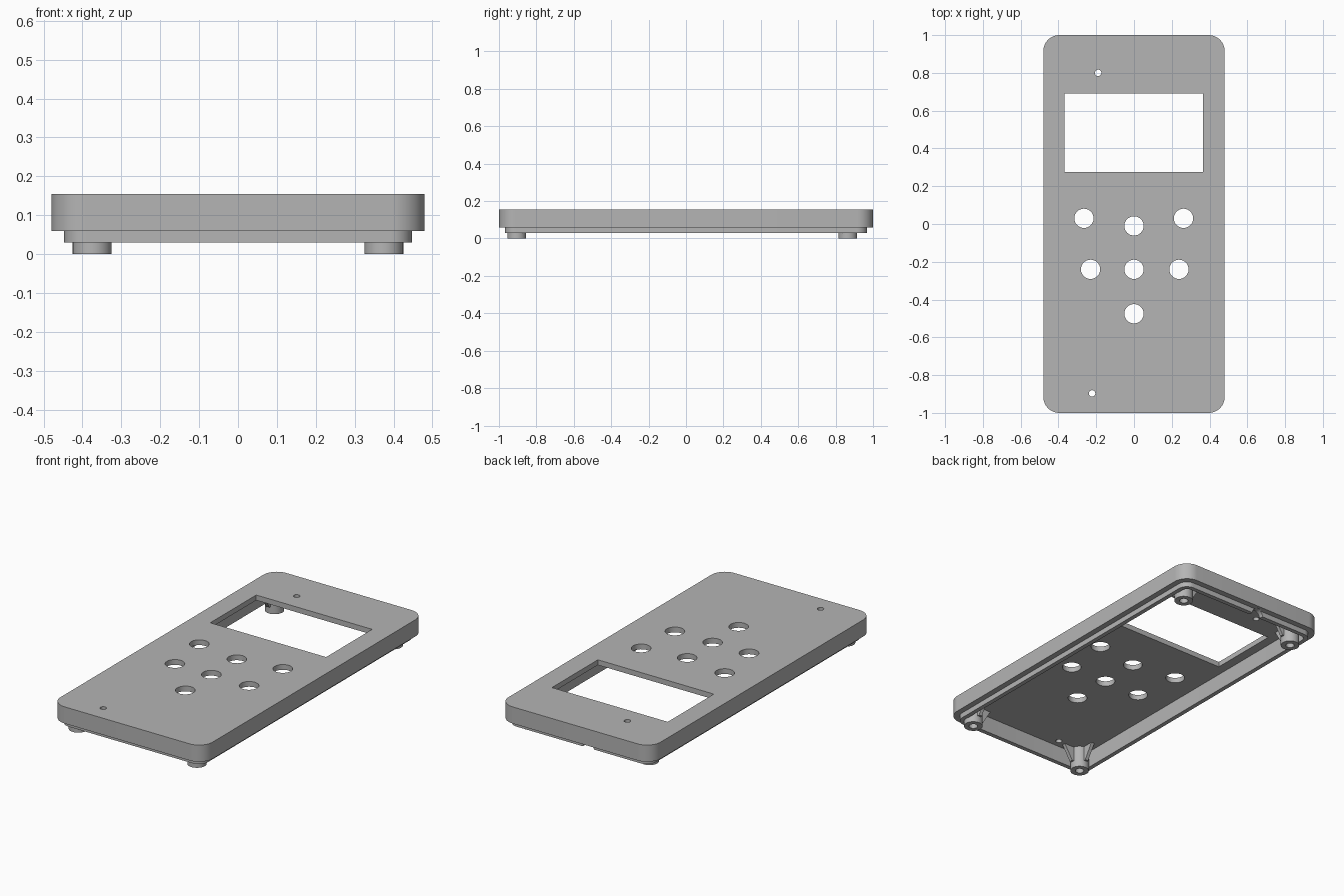
import bpy, bmesh, math
from mathutils import Matrix, Vector

default = bpy.data.objects.get("Cube")
if default:
    bpy.data.objects.remove(default, do_unlink=True)

grey = bpy.data.materials.new("plain grey plastic")
grey.use_nodes = True
colour = (0.46, 0.46, 0.46, 1)
grey.diffuse_color = colour
grey.node_tree.nodes["Principled BSDF"].inputs["Base Color"].default_value = colour


def prism(name, outline, depth, matrix=Matrix()):
    """Solid made by extruding a closed 2D outline upward along z."""
    bm = bmesh.new()
    face = bm.faces.new([bm.verts.new((x, y, 0)) for x, y in outline])
    new = bmesh.ops.extrude_face_region(bm, geom=[face])["geom"]
    top = [v for v in new if isinstance(v, bmesh.types.BMVert)]
    bmesh.ops.translate(bm, verts=top, vec=(0, 0, depth))
    bmesh.ops.recalc_face_normals(bm, faces=bm.faces)
    bm.transform(matrix)
    mesh = bpy.data.meshes.new(name)
    bm.to_mesh(mesh)
    bm.free()
    obj = bpy.data.objects.new(name, mesh)
    bpy.context.collection.objects.link(obj)
    mesh.materials.append(grey)
    return obj


def rounded(hx, hy, r, steps=12):
    pts = []
    for i, (sx, sy) in enumerate([(1, 1), (-1, 1), (-1, -1), (1, -1)]):
        for k in range(steps + 1):
            a = math.pi / 2 * (i + k / steps)
            pts.append((sx * (hx - r) + r * math.cos(a), sy * (hy - r) + r * math.sin(a)))
    return pts


def circle(r, n=48):
    return [(r * math.cos(math.tau * k / n), r * math.sin(math.tau * k / n)) for k in range(n)]


def at(x, y, z):
    return Matrix.Translation((x, y, z))


def combine(obj, tool, operation="DIFFERENCE"):
    """Apply a boolean and discard the tool."""
    mod = obj.modifiers.new("combine", "BOOLEAN")
    mod.operation, mod.solver, mod.object = operation, "EXACT", tool
    bpy.context.view_layer.update()
    graph = bpy.context.evaluated_depsgraph_get()
    mesh = bpy.data.meshes.new_from_object(obj.evaluated_get(graph))
    obj.modifiers.clear()
    obj.data = mesh
    bpy.data.objects.remove(tool, do_unlink=True)


def finish(obj):
    obj.data.materials.clear()
    obj.data.materials.append(grey)
    for p in obj.data.polygons:
        p.material_index = 0
    bpy.ops.object.select_all(action="DESELECT")
    obj.select_set(True)
    bpy.context.view_layer.objects.active = obj
    bpy.ops.object.shade_smooth_by_angle(angle=math.radians(30))


# Cover with a stepped lip and a hollow underside
TOP, CEILING, STEP, LIP = 0.155, 0.125, 0.06, 0.03
cover = prism("cover_shell", rounded(0.48, 1.0, 0.085), TOP - STEP, at(0, 0, STEP))
lip = prism("lip", rounded(0.447, 0.967, 0.055), 0.06, at(0, 0, LIP))
combine(cover, lip, "UNION")
cavity = prism("cavity", rounded(0.422, 0.942, 0.032), CEILING, at(0, 0, 0))
combine(cover, cavity)

# Screen window
window = [(-0.368, 0.275), (0.364, 0.275), (0.364, 0.69), (-0.368, 0.69)]
combine(cover, prism("window", window, 0.2, at(0, 0, 0.08)))

# Button holes and small indicator holes
buttons = [(-0.265, 0.03), (0, -0.01), (0.262, 0.03),
           (-0.23, -0.24), (0, -0.24), (0.238, -0.24), (0, -0.475)]
pinholes = [(-0.19, 0.8), (-0.222, -0.897)]
for spots, radius in ((buttons, 0.051), (pinholes, 0.017)):
    for x, y in spots:
        combine(cover, prism("hole", circle(radius), 0.2, at(x, y, 0.08)))

# Cable notch through the back lip
notch_place = at(-0.06, 0.98, LIP) @ Matrix.Rotation(math.pi / 2, 4, "X")
combine(cover, prism("notch", circle(0.035), 0.08, notch_place))
finish(cover)

# Screw posts with two tapered ribs facing the middle
rib_outline = [(0.03, 0.04), (0.06, 0.04), (0.115, 0.13), (0.03, 0.13)]
stand = Matrix.Rotation(math.pi / 2, 4, "X")
for end, y in (("front", -0.905), ("back", 0.865)):
    for side, x in (("right", -0.375), ("left", 0.375)):
        post = prism(f"{end}_{side}_post", circle(0.05), 0.135, at(x, y, 0))
        combine(post, prism("bore", circle(0.023), 0.12, at(x, y, -0.02)))
        finish(post)
        for axis, inward in (("cross", Vector((-x, 0))), ("long", Vector((0, -y)))):
            turn = Matrix.Rotation(math.atan2(inward.y, inward.x), 4, "Z")
            place = at(x, y, 0) @ turn @ stand @ at(0, 0, -0.01)
            finish(prism(f"{end}_{side}_{axis}_rib", rib_outline, 0.02, place))
